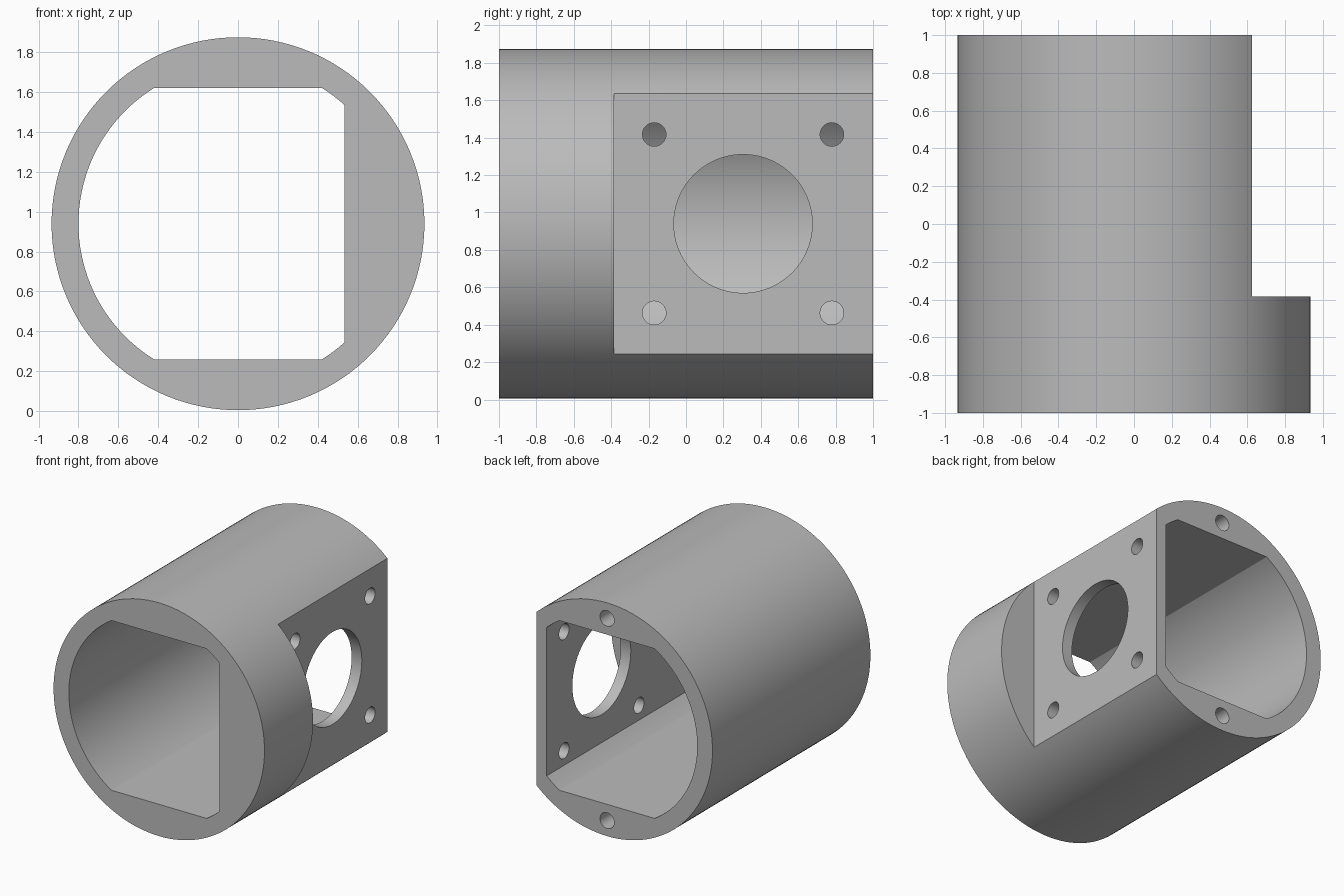
import bpy
import math
from mathutils import Matrix, Vector

cube = bpy.data.objects.get("Cube")
if cube:
    bpy.data.objects.remove(cube, do_unlink=True)

MID = 0.94          # height of the tube axis
OUTER, BORE = 0.935, 0.80
FLAT_X = 0.625      # outer mounting flat
FLAT_START = -0.385
WALL_X, WALL_Z = 0.535, 0.68   # flats inside the bore

gray = bpy.data.materials.new("gray_metal")
gray.use_nodes = True
color = (0.5, 0.5, 0.5, 1)
gray.diffuse_color = color
gray.node_tree.nodes["Principled BSDF"].inputs["Base Color"].default_value = color


def prism(name, profile, y0, y1):
    """Extrude an (x, z) profile along y."""
    n = len(profile)
    verts = [(x, y, z) for y in (y0, y1) for x, z in profile]
    faces = [tuple(range(n)), tuple(range(2 * n - 1, n - 1, -1))]
    faces += [(i, i + n, (i + 1) % n + n, (i + 1) % n) for i in range(n)]
    mesh = bpy.data.meshes.new(name)
    mesh.from_pydata(verts, [], faces)
    mesh.materials.append(gray)
    obj = bpy.data.objects.new(name, mesh)
    bpy.context.collection.objects.link(obj)
    return obj


def circle(radius, n, cx=0, cz=0):
    return [(cx + radius * math.cos(math.tau * i / n),
             cz + radius * math.sin(math.tau * i / n)) for i in range(n)]


def bore_profile():
    """Circle cut by a flat on the left, the top and the bottom."""
    a, b = math.acos(WALL_X / BORE), math.asin(WALL_Z / BORE)
    angles = [math.tau * i / 128 for i in range(128)]
    angles += [a, b, math.pi - b, math.pi + b, math.tau - b, math.tau - a]
    pts = [(BORE * math.cos(t), BORE * math.sin(t)) for t in sorted(angles)]
    return [(x, MID + z) for x, z in pts
            if x < WALL_X + 1e-5 and abs(z) < WALL_Z + 1e-5]


def side_hole(name, radius, y, z, n):
    """Round cutter along x through the mounting flat."""
    obj = prism(name, circle(radius, n), 0.4, 0.8)
    turn = Matrix.Rotation(-math.pi / 2, 4, "Z")
    obj.data.transform(Matrix.Translation(Vector((0, y, z))) @ turn)
    return obj


# Tube body
body = prism("tube_housing", circle(OUTER, 128, 0, MID), -1, 1)

# Cutters: bore, mounting flat, window, bolt holes, end screw holes
cutters = [prism("bore_cutter", bore_profile(), -1.2, 1.2)]
cutters.append(prism("flat_cutter", [(FLAT_X, -0.2), (1.2, -0.2), (1.2, 2.1), (FLAT_X, 2.1)],
                     FLAT_START, 1.2))
cutters.append(side_hole("window_cutter", 0.37, 0.305, MID, 96))
for s in (-1, 1):
    for y in (-0.17, 0.78):
        cutters.append(side_hole("bolt_hole_cutter", 0.063, y, MID + s * 0.477, 32))
    cutters.append(prism("end_hole_cutter", circle(0.063, 32, 0, MID + s * 0.81), 0.6, 1.2))

for cutter in cutters:
    cutter.hide_render = True
    mod = body.modifiers.new(cutter.name, "BOOLEAN")
    mod.operation, mod.solver, mod.object = "DIFFERENCE", "EXACT", cutter

# Bake the cuts and drop the cutters
bpy.context.view_layer.update()
graph = bpy.context.evaluated_depsgraph_get()
body.data = bpy.data.meshes.new_from_object(body.evaluated_get(graph))
body.modifiers.clear()
for cutter in cutters:
    bpy.data.objects.remove(cutter, do_unlink=True)
body.data.name = "tube_housing"

# Smooth curved walls, keep edges sharp
bpy.ops.object.select_all(action="DESELECT")
body.select_set(True)
bpy.context.view_layer.objects.active = body
bpy.ops.object.shade_smooth_by_angle(angle=math.radians(20))
